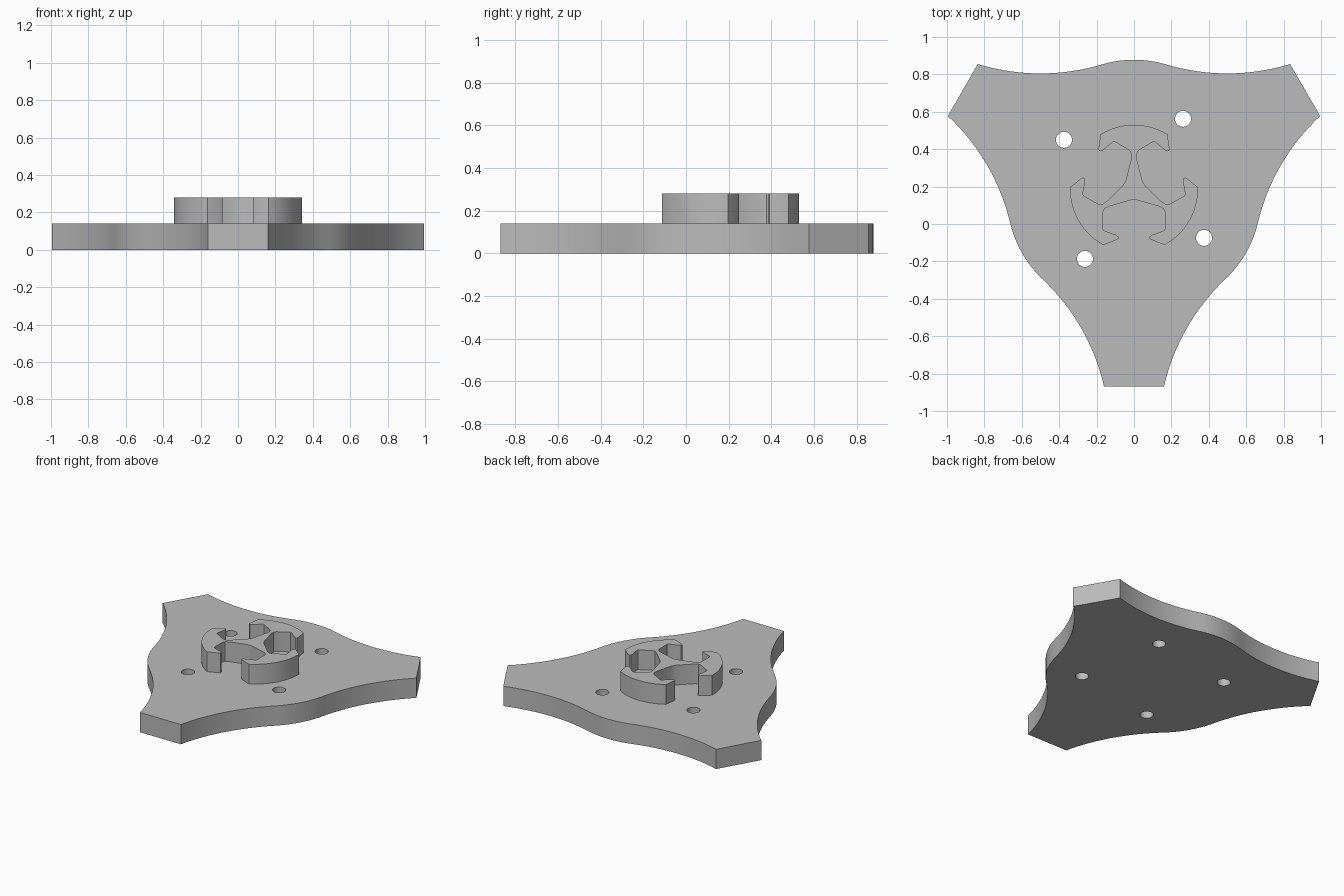
import bpy, bmesh
from math import sin, cos, pi, radians, asin
from mathutils import Vector, Matrix

cube = bpy.data.objects.get("Cube")
if cube:
    bpy.data.objects.remove(cube, do_unlink=True)

CENTRE = Vector((0, 0.188))   # axis of the three-fold symmetry
PLATE_TOP, BOSS_TOP = 0.14, 0.28

grey = bpy.data.materials.new("plain grey")
grey.use_nodes = True
colour = (0.5, 0.5, 0.5, 1)
grey.diffuse_color = colour
grey.node_tree.nodes["Principled BSDF"].inputs["Base Color"].default_value = colour


def arc(cx, cy, r, a0, a1, n):
    """Points on an arc, angles in radians."""
    return [Vector((cx + r * cos(a0 + (a1 - a0) * i / n),
                    cy + r * sin(a0 + (a1 - a0) * i / n))) for i in range(n + 1)]


def mirrored(half):
    """Complete a left half profile with its mirror image."""
    return half + [Vector((-p.x, p.y)) for p in reversed(half) if abs(p.x) > 1e-5]


def three_fold(points):
    """Repeat a top segment clockwise three times around the centre."""
    return [Matrix.Rotation(-k * 2 * pi / 3, 2) @ p + CENTRE
            for k in range(3) for p in points]


def extrude_loops(name, loops, z0, z1):
    """Fill closed loops (outer outline and holes) and extrude upwards."""
    bm = bmesh.new()
    for loop in loops:
        vs = [bm.verts.new((p.x, p.y, z0)) for p in loop]
        for i, v in enumerate(vs):
            bm.edges.new((vs[i - 1], v))
    bmesh.ops.triangle_fill(bm, edges=bm.edges[:], use_beauty=True, normal=(0, 0, 1))
    out = bmesh.ops.extrude_face_region(bm, geom=bm.faces[:], use_keep_orig=True)
    top = [g for g in out["geom"] if isinstance(g, bmesh.types.BMVert)]
    bmesh.ops.translate(bm, verts=top, vec=(0, 0, z1 - z0))
    bmesh.ops.recalc_face_normals(bm, faces=bm.faces[:])
    mesh = bpy.data.meshes.new(name)
    bm.to_mesh(mesh)
    bm.free()
    mesh.materials.append(grey)
    obj = bpy.data.objects.new(name, mesh)
    bpy.context.collection.objects.link(obj)
    bpy.ops.object.select_all(action="DESELECT")
    obj.select_set(True)
    bpy.context.view_layer.objects.active = obj
    bpy.ops.object.shade_smooth_by_angle(angle=radians(25))
    return obj


# Base plate: each wavy side is a hollow arc running into a bulging arc
R_HOLLOW, R_BULGE, DIP_X, DIP_Y, CREST_Y = 1.147, 0.602, -0.5, 0.617, 0.69
lean = asin(-DIP_X / (R_HOLLOW + R_BULGE))
half = arc(DIP_X, DIP_Y + R_HOLLOW, R_HOLLOW,
           -pi / 2 - asin(0.335 / R_HOLLOW), -pi / 2 + lean, 16)
half += arc(0, CREST_Y - R_BULGE, R_BULGE, pi / 2 + lean, pi / 2, 6)[1:]
outline = three_fold(mirrored(half))

# Four screw holes on a turned square
holes = []
for k in range(4):
    a = radians(55) + k * pi / 2
    x, y = CENTRE + 0.457 * Vector((cos(a), sin(a)))
    holes.append(arc(x, y, 0.043, 0, 2 * pi, 32)[:-1])
extrude_loops("base_plate", [outline] + holes, 0, PLATE_TOP)

# Raised hub: tapered spoke, hooked flare and outer rim arc
hook = [(-0.052, 0.030), (-0.044, 0.045), (-0.014, 0.165), (-0.014, 0.190), (-0.025, 0.206),
        (-0.103, 0.252), (-0.113, 0.251), (-0.165, 0.207), (-0.178, 0.200),
        (-0.188, 0.204), (-0.190, 0.215)]
half = [Vector(p) for p in hook] + arc(0, 0, 0.342, pi / 2 + radians(31.5), pi / 2, 12)
segment = mirrored(half)[:-1]   # the next spoke supplies the shared inner corner
extrude_loops("raised_hub", [three_fold(segment)], PLATE_TOP - 0.01, BOSS_TOP)
